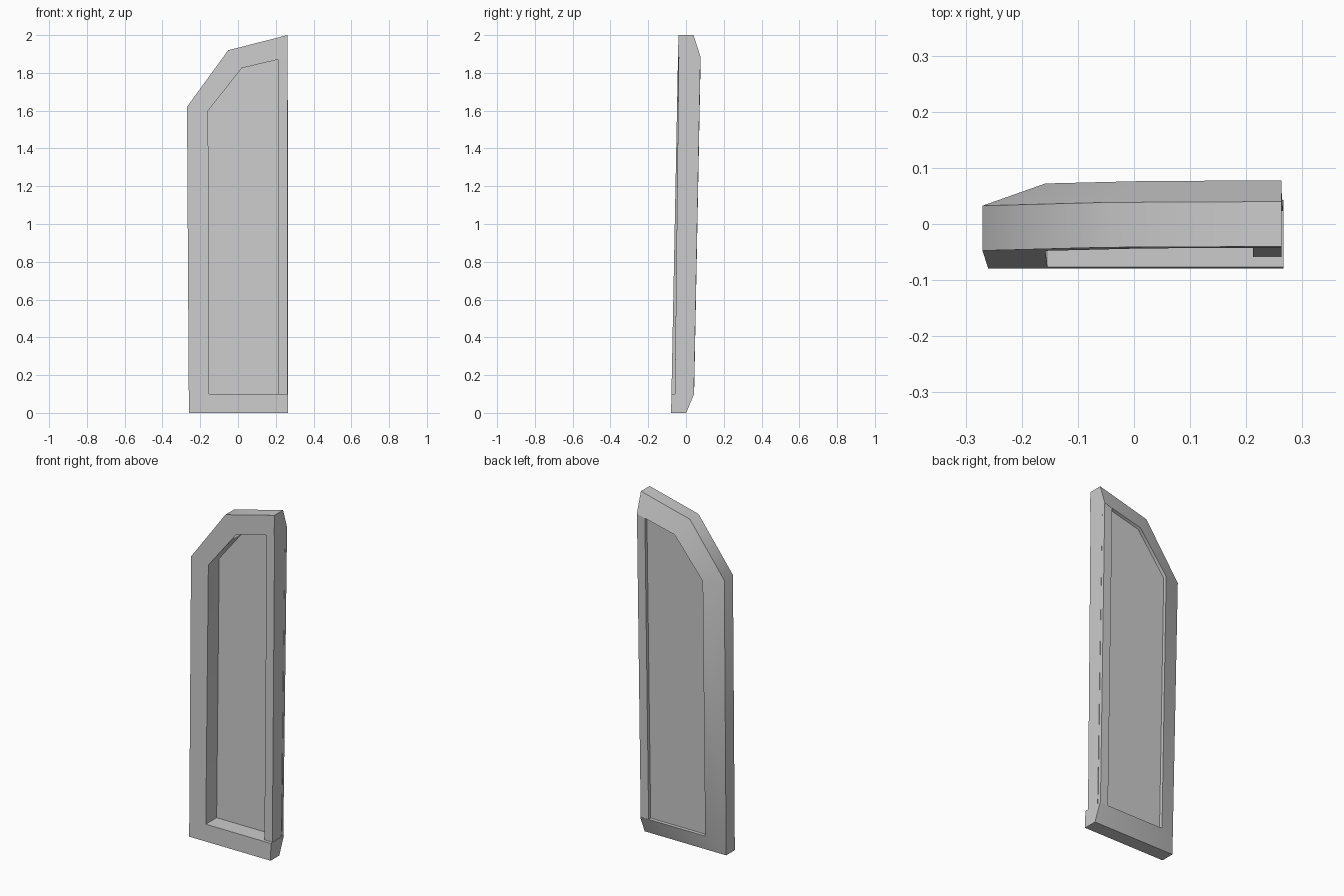
import bpy, bmesh, math

if "Cube" in bpy.data.objects:
    bpy.data.objects.remove(bpy.data.objects["Cube"])

LEAN = 0.0195   # backward lean: y gained per unit of height


def at(x, z, depth):
    """Point at a depth behind the leaning front plane."""
    return (x, -0.079 + LEAN * z + depth, z)


def make_object(name, bm, smooth=False):
    bmesh.ops.recalc_face_normals(bm, faces=bm.faces)
    mesh = bpy.data.meshes.new(name)
    bm.to_mesh(mesh)
    bm.free()
    ob = bpy.data.objects.new(name, mesh)
    bpy.context.collection.objects.link(ob)
    if smooth:
        bpy.context.view_layer.objects.active = ob
        ob.select_set(True)
        bpy.ops.object.shade_smooth_by_angle(angle=math.radians(42))
        ob.select_set(False)
    return ob


def loft(name, sections, smooth=False):
    """Skin a list of closed sections and cap both ends."""
    bm = bmesh.new()
    rings = [[bm.verts.new(p) for p in s] for s in sections]
    n = len(rings[0])
    for a, b in zip(rings, rings[1:]):
        for i in range(n):
            j = (i + 1) % n
            bm.faces.new((a[i], a[j], b[j], b[i]))
    bm.faces.new(rings[0])
    bm.faces.new(rings[-1])
    return make_object(name, bm, smooth)


# Frame: outer and inner paths from bottom right round to top right
outer = [(0.266, 0.0), (-0.26, 0.0), (-0.27, 1.62), (-0.052, 1.92), (0.263, 2.0)]
inner = [(0.266, 0.1), (-0.154, 0.1), (-0.158, 1.6), (0.02, 1.825), (0.263, 1.883)]
loft("window_frame",
     [[at(*o, 0), at(*o, 0.08), at(*i, 0.12), at(*i, 0)] for o, i in zip(outer, inner)],
     smooth=True)

# Upright closing the straight side, slightly set back from the frame front
loft("side_bar",
     [[at(0.212, z0, d0), at(0.263, z1, d0), at(0.263, z1, d1), at(0.212, z0, d1)]
      for z0, z1, d0, d1 in ((0.1, 0.1, 0.018, 0.119), (1.871, 1.883, 0.004, 0.119))])

# Thin pane set near the back of the opening
bm = bmesh.new()
bm.faces.new([bm.verts.new(at(x, z, 0.1)) for x, z in inner])
make_object("window_pane", bm)
